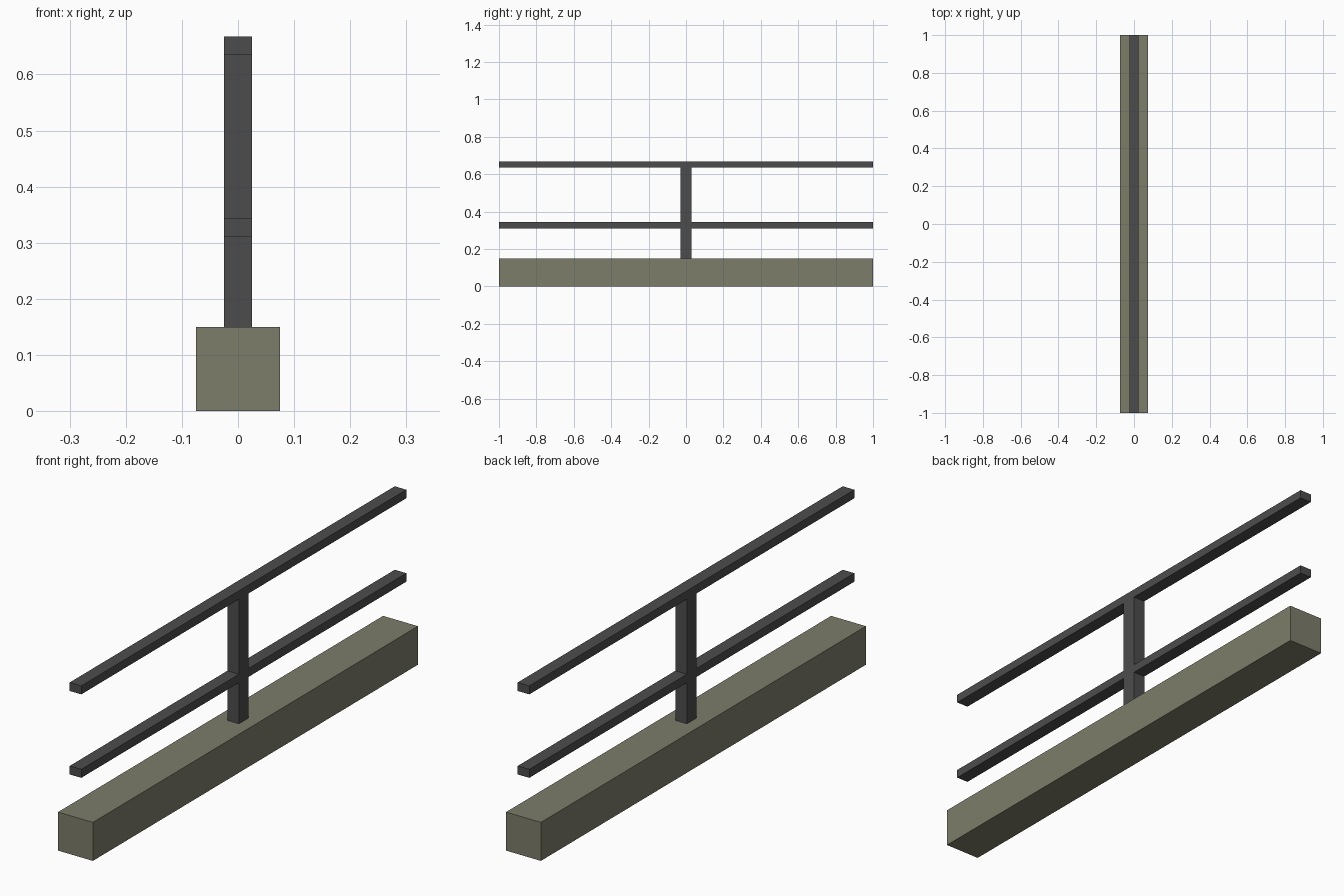
import bpy

if "Cube" in bpy.data.objects:
    bpy.data.objects.remove(bpy.data.objects["Cube"])


def material(name, color):
    mat = bpy.data.materials.new(name)
    mat.diffuse_color = (*color, 1.0)
    mat.use_nodes = True
    mat.node_tree.nodes["Principled BSDF"].inputs["Base Color"].default_value = mat.diffuse_color
    return mat


def box(name, x, y, z, mat):
    """Box from (min, max) ranges along each axis."""
    verts = [(a, b, c) for a in x for b in y for c in z]
    faces = [(0, 1, 3, 2), (4, 6, 7, 5), (0, 4, 5, 1),
             (2, 3, 7, 6), (0, 2, 6, 4), (1, 5, 7, 3)]
    mesh = bpy.data.meshes.new(name)
    mesh.from_pydata(verts, [], faces)
    mesh.materials.append(mat)
    obj = bpy.data.objects.new(name, mesh)
    bpy.context.collection.objects.link(obj)
    return obj


stone = material("stone", (0.205, 0.205, 0.147))
metal = material("dark_metal", (0.073, 0.073, 0.073))

HALF_LENGTH = 1.0
POST_Y = 0.03
BAR_X = (-0.025, 0.025)

# Curb along the ground
box("curb", (-0.075, 0.075), (-HALF_LENGTH, HALF_LENGTH), (0, 0.15), stone)

# Central post, ending under the top rail
box("post", BAR_X, (-POST_Y, POST_Y), (0.15, 0.635), metal)

# Continuous top rail
box("top_rail", BAR_X, (-HALF_LENGTH, HALF_LENGTH), (0.635, 0.668), metal)

# Middle rail, one half mirrored to the other side of the post
middle = box("middle_rail", BAR_X, (POST_Y, HALF_LENGTH), (0.31, 0.343), metal)
mirror = middle.modifiers.new("mirror", "MIRROR")
mirror.use_axis = (False, True, False)
